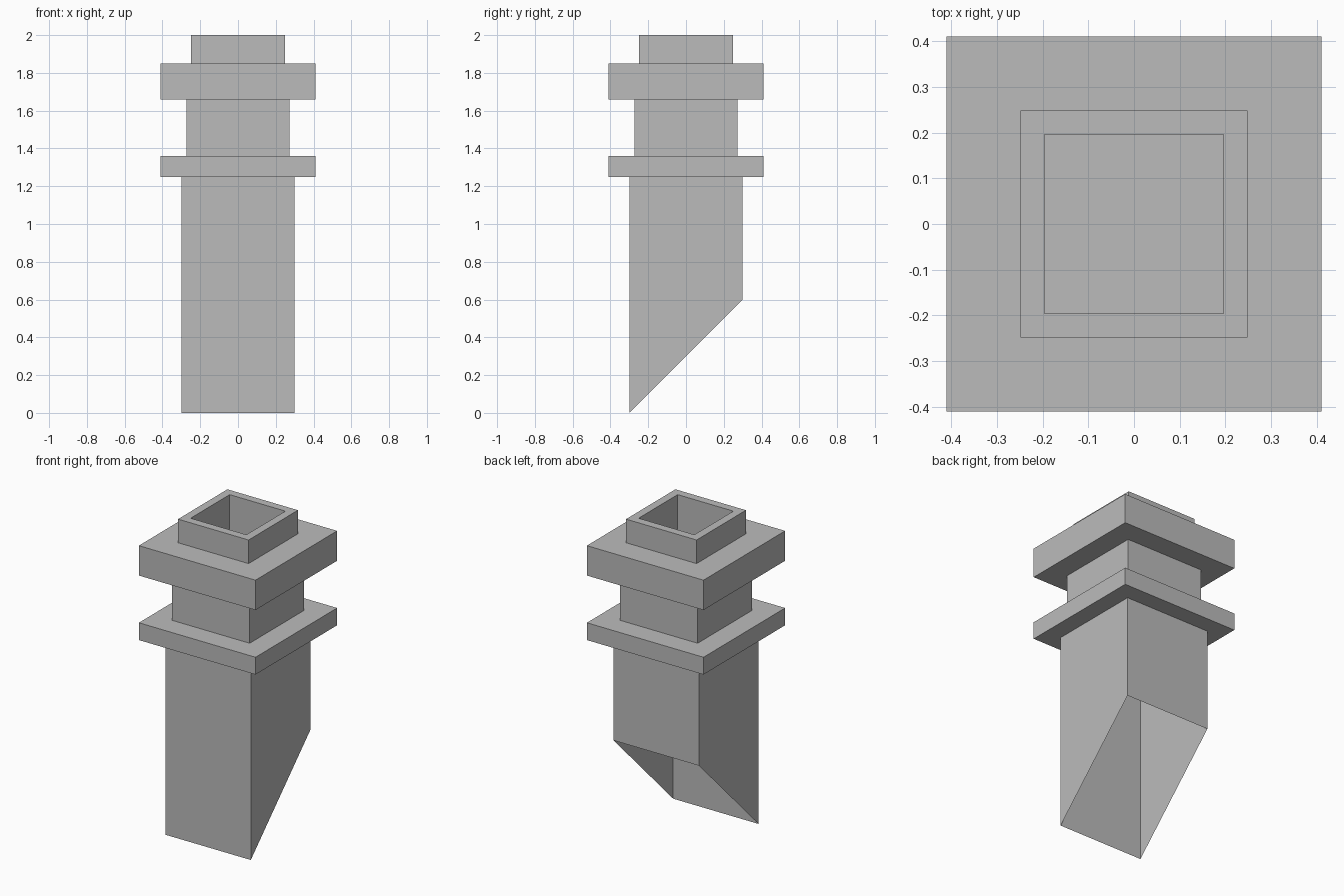
import bpy
import bmesh

if "Cube" in bpy.data.objects:
    bpy.data.objects.remove(bpy.data.objects["Cube"], do_unlink=True)

# Single plain grey finish
grey = bpy.data.materials.new("plain grey")
grey.use_nodes = True
colour = (0.5, 0.5, 0.5, 1)
grey.diffuse_color = colour
grey.node_tree.nodes["Principled BSDF"].inputs["Base Color"].default_value = colour


def square_ring(bm, half, z):
    corners = ((-1, -1), (1, -1), (1, 1), (-1, 1))
    return [bm.verts.new((half * x, half * y, z)) for x, y in corners]


# Stepped profile: half width and height, from the open foot to the well floor
SHAFT, COLLAR, NECK, SPOUT, WELL = 0.3, 0.41, 0.273, 0.248, 0.196
profile = [
    (SHAFT, 0), (SHAFT, 1.25),
    (COLLAR, 1.25), (COLLAR, 1.36),
    (NECK, 1.36), (NECK, 1.66),
    (COLLAR, 1.66), (COLLAR, 1.85),
    (SPOUT, 1.85), (SPOUT, 2),
    (WELL, 2), (WELL, 1.66),
]

bm = bmesh.new()
rings = [square_ring(bm, half, z) for half, z in profile]
for low, high in zip(rings, rings[1:]):
    for i in range(4):
        j = (i + 1) % 4
        bm.faces.new((low[i], low[j], high[j], high[i]))
bm.faces.new(rings[-1])

# Slanted open foot: the back edge is raised
for v in rings[0]:
    v.co.z = v.co.y + SHAFT

mesh = bpy.data.meshes.new("square_pipe")
bm.to_mesh(mesh)
bm.free()
mesh.materials.append(grey)
pipe = bpy.data.objects.new("square_pipe", mesh)
bpy.context.scene.collection.objects.link(pipe)
